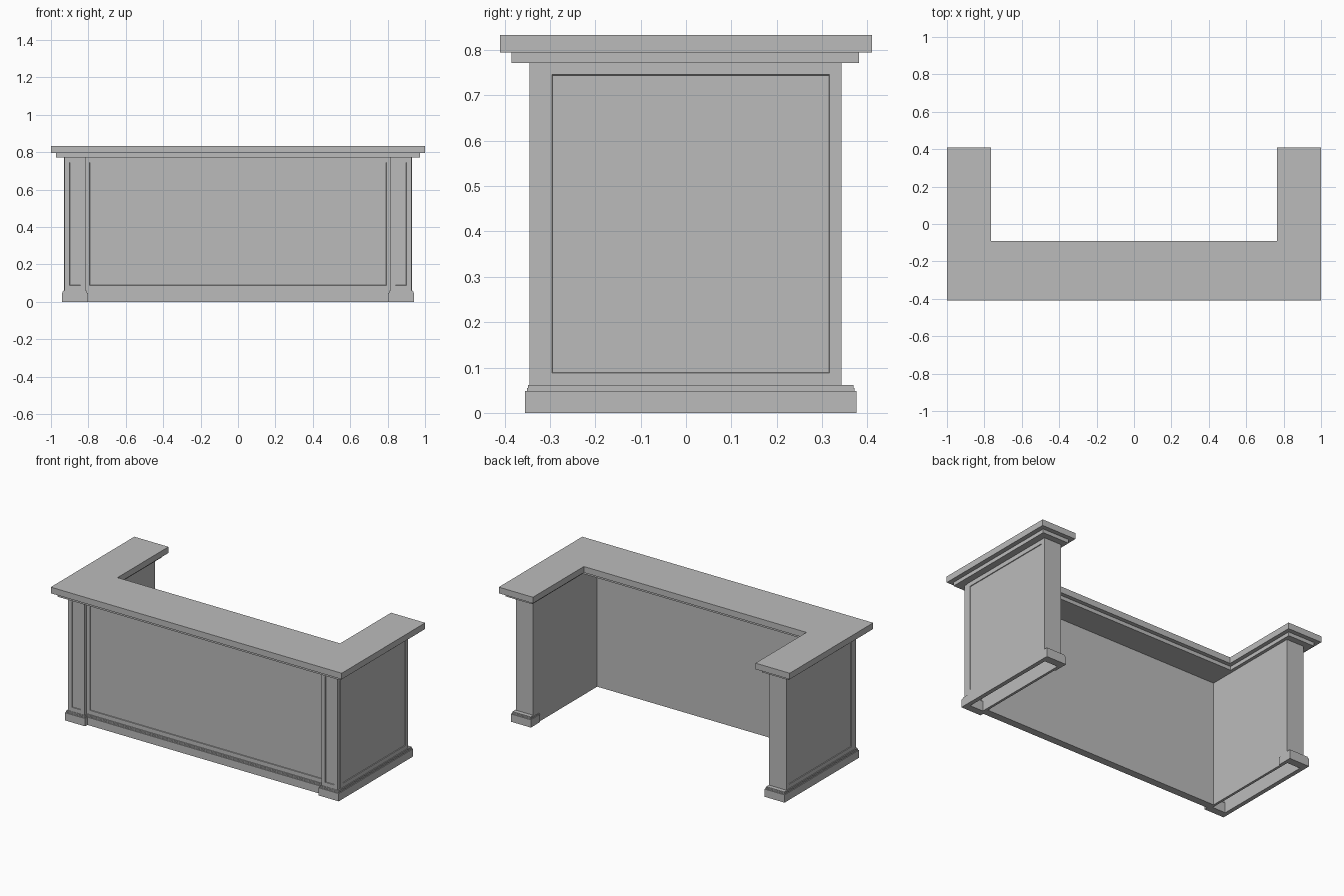
import bpy, bmesh
from mathutils import Vector

if "Cube" in bpy.data.objects:
    bpy.data.objects.remove(bpy.data.objects["Cube"], do_unlink=True)

grey = bpy.data.materials.new("plain_grey")
grey.use_nodes = True
COLOUR = (0.5, 0.5, 0.5, 1)
grey.diffuse_color = COLOUR
grey.node_tree.nodes["Principled BSDF"].inputs["Base Color"].default_value = COLOUR


def finish(name, bm, mirror):
    bmesh.ops.recalc_face_normals(bm, faces=bm.faces)
    mesh = bpy.data.meshes.new(name)
    bm.to_mesh(mesh)
    bm.free()
    mesh.materials.append(grey)
    obj = bpy.data.objects.new(name, mesh)
    bpy.context.collection.objects.link(obj)
    if mirror:
        obj.modifiers.new("mirror", "MIRROR").use_mirror_merge = False
    return obj


def slab(name, outline, z0, z1, mirror=False):
    """Extrude a flat outline upwards."""
    bm = bmesh.new()
    face = bm.faces.new([bm.verts.new((x, y, z0)) for x, y in outline])
    new = bmesh.ops.extrude_face_region(bm, geom=[face])["geom"]
    verts = [v for v in new if isinstance(v, bmesh.types.BMVert)]
    bmesh.ops.translate(bm, verts=verts, vec=(0, 0, z1 - z0))
    return finish(name, bm, mirror)


def board(name, x, y, z, mirror=False, panel=None):
    """Box from ranges; the face pointing along panel gets a recessed field."""
    bm = bmesh.new()
    bmesh.ops.create_cube(bm, size=1)
    for v in bm.verts:
        v.co = [r[0] if c < 0 else r[1] for c, r in zip(v.co, (x, y, z))]
    bm.normal_update()
    if panel:
        face = [f for f in bm.faces if f.normal.dot(Vector(panel)) > 0.9]
        bmesh.ops.inset_individual(bm, faces=face, thickness=RAIL)
        bmesh.ops.inset_individual(bm, faces=face, thickness=0.002, depth=-0.004)
    return finish(name, bm, mirror)


def u_outline(x, x_in, front, inner, back):
    half = [(x, front), (x, back), (x_in, back), (x_in, inner)]
    return half + [(-a, b) for a, b in reversed(half)]


RAIL = 0.037
BASE, TOP = 0.062, 0.772
BODY = (BASE, TOP)
FRONT, SIDE = (0, -1, 0), (1, 0, 0)

# Counter top and the moulding beneath it
slab("counter_top", u_outline(1.0, 0.765, -0.41, -0.09, 0.41), 0.795, 0.833)
slab("counter_moulding", u_outline(0.972, 0.79, -0.385, -0.115, 0.382), TOP, 0.795)

# Front wall
board("front_panel", (-0.82, 0.82), (-0.32, -0.285), BODY, panel=FRONT)
board("front_wall_foot", (-0.82, 0.82), (-0.32, -0.285), (0, BASE))

# Hollow wings with corner pilasters
board("pilaster", (0.815, 0.927), (-0.345, -0.322), BODY, True, FRONT)
board("wing_outer_panel", (0.915, 0.93), (-0.322, 0.343), BODY, True, SIDE)
board("wing_inner_wall", (0.81, 0.825), (-0.32, 0.343), (0, TOP), True)
board("wing_end", (0.825, 0.915), (0.328, 0.343), BODY, True)

# Stepped skirting
steps = [("skirting", 0, 0.048, 0), ("skirting_step", 0.048, 0.055, 0.004),
         ("skirting_cap", 0.055, BASE, 0.007)]
for name, z0, z1, d in steps:
    front, back, out, inner = -0.355 + d, 0.376 - d, 0.941 - d, 0.803 + d
    ring = [(inner, -0.31), (inner, front), (out, front), (out, back),
            (inner, back), (inner, 0.285 + d), (0.825, 0.285 + d),
            (0.825, 0.328), (0.915, 0.328), (0.915, -0.31)]
    slab("wing_" + name, ring, z0, z1, True)
    board("front_" + name, (-0.81, 0.81), (-0.332 + d, -0.315), (z0, z1))
